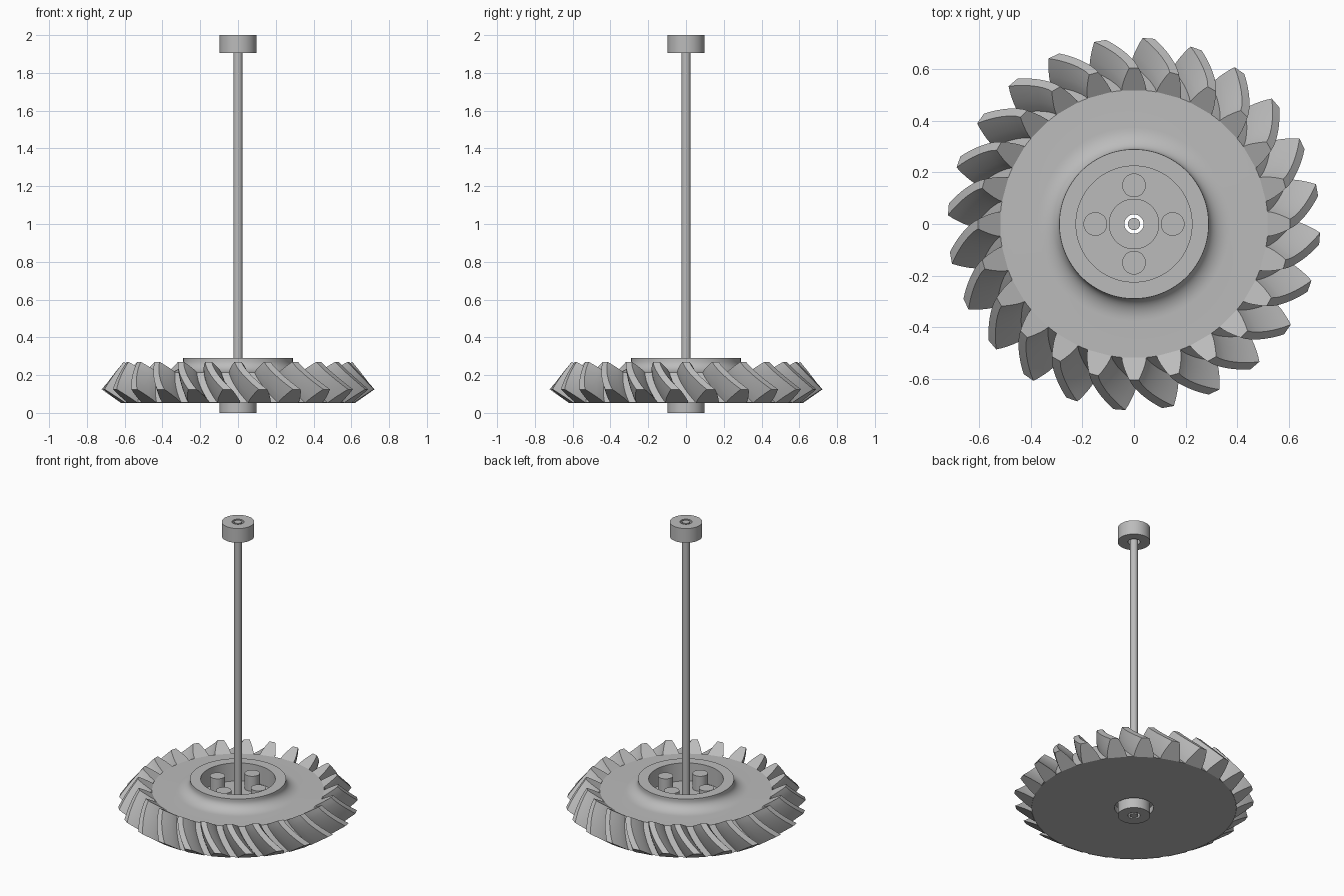
import bpy, bmesh, math

if "Cube" in bpy.data.objects:
    bpy.data.objects.remove(bpy.data.objects["Cube"])

steel = bpy.data.materials.new("grey_steel")
steel.diffuse_color = (0.5, 0.5, 0.5, 1)
steel.use_nodes = True
steel.node_tree.nodes["Principled BSDF"].inputs["Base Color"].default_value = steel.diffuse_color


def finish(name, bm):
    bmesh.ops.recalc_face_normals(bm, faces=bm.faces)
    me = bpy.data.meshes.new(name)
    bm.to_mesh(me)
    bm.free()
    me.materials.append(steel)
    ob = bpy.data.objects.new(name, me)
    bpy.context.collection.objects.link(ob)
    bpy.ops.object.select_all(action='DESELECT')
    ob.select_set(True)
    bpy.context.view_layer.objects.active = ob
    bpy.ops.object.shade_smooth_by_angle(angle=math.radians(30))
    return ob


def lathe(name, profile, segs):
    """Revolve a closed (radius, z) profile about the z axis."""
    bm = bmesh.new()
    rings = []
    for i in range(segs):
        a = 2 * math.pi * i / segs
        rings.append([bm.verts.new((r * math.cos(a), r * math.sin(a), z)) for r, z in profile])
    n = len(profile)
    for i in range(segs):
        p, q = rings[i], rings[(i + 1) % segs]
        for j in range(n):
            k = (j + 1) % n
            bm.faces.new((p[j], q[j], q[k], p[k]))
    return finish(name, bm)


def rod(name, radius, z0, z1, x=0, y=0, segs=32):
    bm = bmesh.new()
    bmesh.ops.create_cone(bm, cap_ends=True, segments=segs, radius1=radius,
                          radius2=radius, depth=z1 - z0)
    bmesh.ops.translate(bm, verts=bm.verts, vec=(x, y, (z0 + z1) / 2))
    return finish(name, bm)


def mix(a, b, t):
    return a + (b - a) * t


# Gear body: bored disc with a filleted hub, a top recess and a shallow socket below
BORE = 0.037
fillet = [(0.375 - 0.085 * math.sin(a), 0.275 - 0.06 * math.cos(a))
          for a in (math.radians(d) for d in range(0, 91, 10))]
body = [(BORE, 0.095), (0.118, 0.095), (0.118, 0.055), (0.617, 0.055),
        (0.52, 0.215)] + fillet + [(0.29, 0.29), (0.225, 0.29),
                                   (0.225, 0.17), (BORE, 0.17)]
lathe("gear_body", body, 128)

# Spiral bevel teeth: each a swept section between the small and large ends
TEETH, SLICES, SPIRAL = 24, 8, math.radians(10.5)
ROOT = ((0.52, 0.215), (0.62, 0.053))
TIP = ((0.605, 0.27), (0.723, 0.125))
FLANK = [(0, 0.060), (0.2, 0.057), (0.4, 0.051), (0.6, 0.043), (0.8, 0.034), (1, 0.023)]
section = [(h, -w) for h, w in FLANK] + [(h, w) for h, w in reversed(FLANK)]
bm = bmesh.new()
for k in range(TEETH):
    loops = []
    for s in range(SLICES + 1):
        t = s / SLICES
        turn = 2 * math.pi * k / TEETH + SPIRAL * t ** 1.25
        scale = mix(0.8, 1, t)
        loop = []
        for h, w in section:
            r = mix(mix(ROOT[0][0], ROOT[1][0], t), mix(TIP[0][0], TIP[1][0], t), h)
            z = mix(mix(ROOT[0][1], ROOT[1][1], t), mix(TIP[0][1], TIP[1][1], t), h)
            a = turn + w * scale / r
            loop.append(bm.verts.new((r * math.cos(a), r * math.sin(a), z)))
        loops.append(loop)
    n = len(section)
    for p, q in zip(loops, loops[1:]):
        for j in range(n):
            m = (j + 1) % n
            bm.faces.new((p[j], p[m], q[m], q[j]))
    bm.faces.new(loops[0])
    bm.faces.new(loops[-1])
finish("gear_teeth", bm)

# Four pegs standing in the hub recess
for i in range(4):
    a = i * math.pi / 2
    rod("hub_peg", 0.046, 0.165, 0.27, 0.15 * math.cos(a), 0.15 * math.sin(a))

# Shaft with a bored collar at each end
rod("shaft", 0.024, 0.0, 2.0)
for name, z0, z1 in (("bottom_collar", 0, 0.096), ("top_collar", 1.905, 2.0)):
    lathe(name, [(BORE, z0), (0.098, z0), (0.098, z1), (BORE, z1)], 48)
